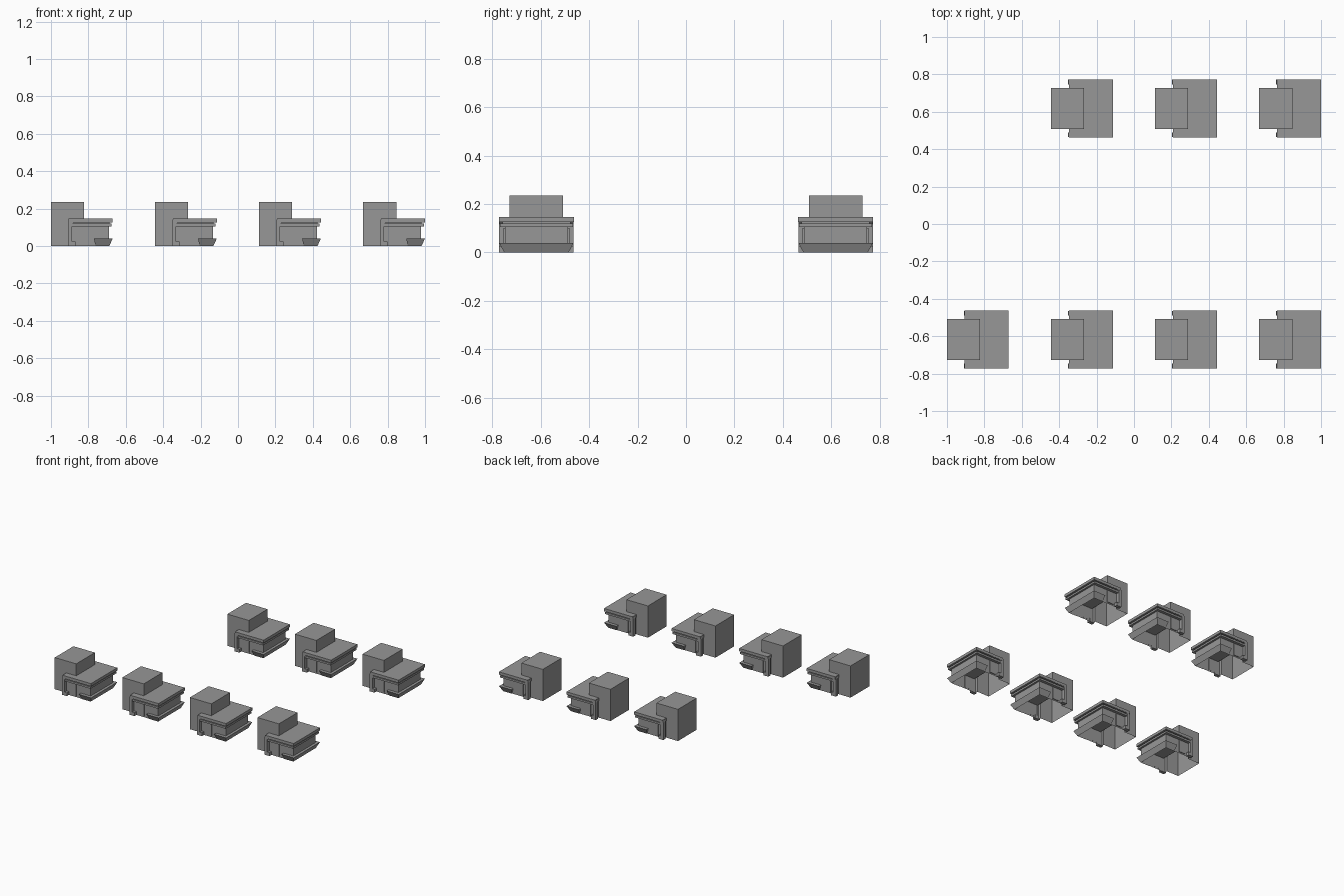
import bpy
import bmesh

if "Cube" in bpy.data.objects:
    bpy.data.objects.remove(bpy.data.objects["Cube"])

X_STEP, X_START = 0.5565, -1.0
DEPTH = 0.31
ROWS = [(-0.773, range(4)), (0.463, range(1, 4))]

grey = bpy.data.materials.new("dark_grey")
grey.diffuse_color = (0.31, 0.31, 0.31, 1)
grey.use_nodes = True
grey.node_tree.nodes["Principled BSDF"].inputs["Base Color"].default_value = grey.diffuse_color


def mesh_from(name, verts, faces):
    bm = bmesh.new()
    vs = [bm.verts.new(v) for v in verts]
    for f in faces:
        bm.faces.new([vs[i] for i in f])
    bmesh.ops.recalc_face_normals(bm, faces=bm.faces)
    me = bpy.data.meshes.new(name)
    bm.to_mesh(me)
    bm.free()
    me.materials.append(grey)
    return me


def shell(name, outline, z0, z1, floor=True, roof=True):
    """Raise an x-y outline; floor or roof can be left open."""
    n = len(outline)
    v = [(x, y, z) for z in (z0, z1) for x, y in outline]
    f = [(i, (i + 1) % n, (i + 1) % n + n, i + n) for i in range(n)]
    if roof:
        f.append(tuple(range(n, 2 * n)))
    if floor:
        f.append(tuple(reversed(range(n))))
    return mesh_from(name, v, f)


def box(name, x, y, z, **ends):
    outline = [(x[0], y[0]), (x[1], y[0]), (x[1], y[1]), (x[0], y[1])]
    return shell(name, outline, *z, **ends)


def prism(name, profile, y0, y1):
    """Extrude an x-z profile along y."""
    n = len(profile)
    v = [(x, y, z) for y in (y0, y1) for x, z in profile]
    f = [tuple(range(n)), tuple(range(2 * n - 1, n - 1, -1))]
    f += [(i, (i + 1) % n, (i + 1) % n + n, i + n) for i in range(n)]
    return mesh_from(name, v, f)


def ledge(name):
    """U-shaped ledge with sloping outer faces around the front of the body."""
    def path(x0, x1, inset, z):
        return [(x0, inset, z), (x1, inset, z),
                (x1, DEPTH - inset, z), (x0, DEPTH - inset, z)]
    v = (path(0.23, 0.31, 0.025, 0.04) + path(0.23, 0.33, 0.001, 0.04)
         + path(0.238, 0.312, 0.022, 0.0))
    f = [(a, a + 1, a + 5, a + 4) for a in (0, 1, 2, 4, 5, 6)]
    return mesh_from(name, v, f + [(0, 4, 8), (3, 11, 7)])


# Rounded leg frame with a small foot at the bottom
LEG = [(0.09, 0), (0.09, 0.13), (0.094, 0.141), (0.105, 0.146), (0.2, 0.146),
       (0.2, 0.125), (0.12, 0.125), (0.112, 0.117), (0.112, 0.025),
       (0.13, 0.025), (0.13, 0)]

# T-shaped ground floor: narrow rear, wide front
R0, R1, B0, B1 = 0.045, 0.265, 0.025, DEPTH - 0.025
GROUND = [(0, R0), (0.1, R0), (0.1, B0), (0.31, B0),
          (0.31, B1), (0.1, B1), (0.1, R1), (0, R1)]

parts = [
    # Ground floor walls and upper rear volume
    shell("ground_floor", GROUND, 0, 0.13, floor=False, roof=False),
    box("upper_block", (0, 0.177), (R0, R1), (0.13, 0.236), floor=False),
    # Stepped roof
    box("roof_slab", (0.095, 0.33), (0, DEPTH), (0.126, 0.147)),
    box("roof_groove", (0.105, 0.312), (0.015, DEPTH - 0.015), (0.115, 0.13)),
    box("lower_fascia", (0.11, 0.324), (0.004, DEPTH - 0.004), (0.105, 0.119)),
    # Side frames, side panels and base ledge
    prism("side_frame_front", LEG, 0.001, 0.026),
    prism("side_frame_back", LEG, DEPTH - 0.026, DEPTH - 0.001),
    box("side_panel_front", (0.145, 0.195), (0.019, 0.026), (0.01, 0.1)),
    box("side_panel_back", (0.145, 0.195), (DEPTH - 0.026, DEPTH - 0.019), (0.01, 0.1)),
    ledge("base_ledge"),
]

# Repeat the unit across both rows
for row, (y, cols) in enumerate(ROWS):
    for c in cols:
        for me in parts:
            ob = bpy.data.objects.new(f"{me.name}_{row}_{c}", me.copy())
            ob.location = (X_START + c * X_STEP, y, 0)
            bpy.context.collection.objects.link(ob)
